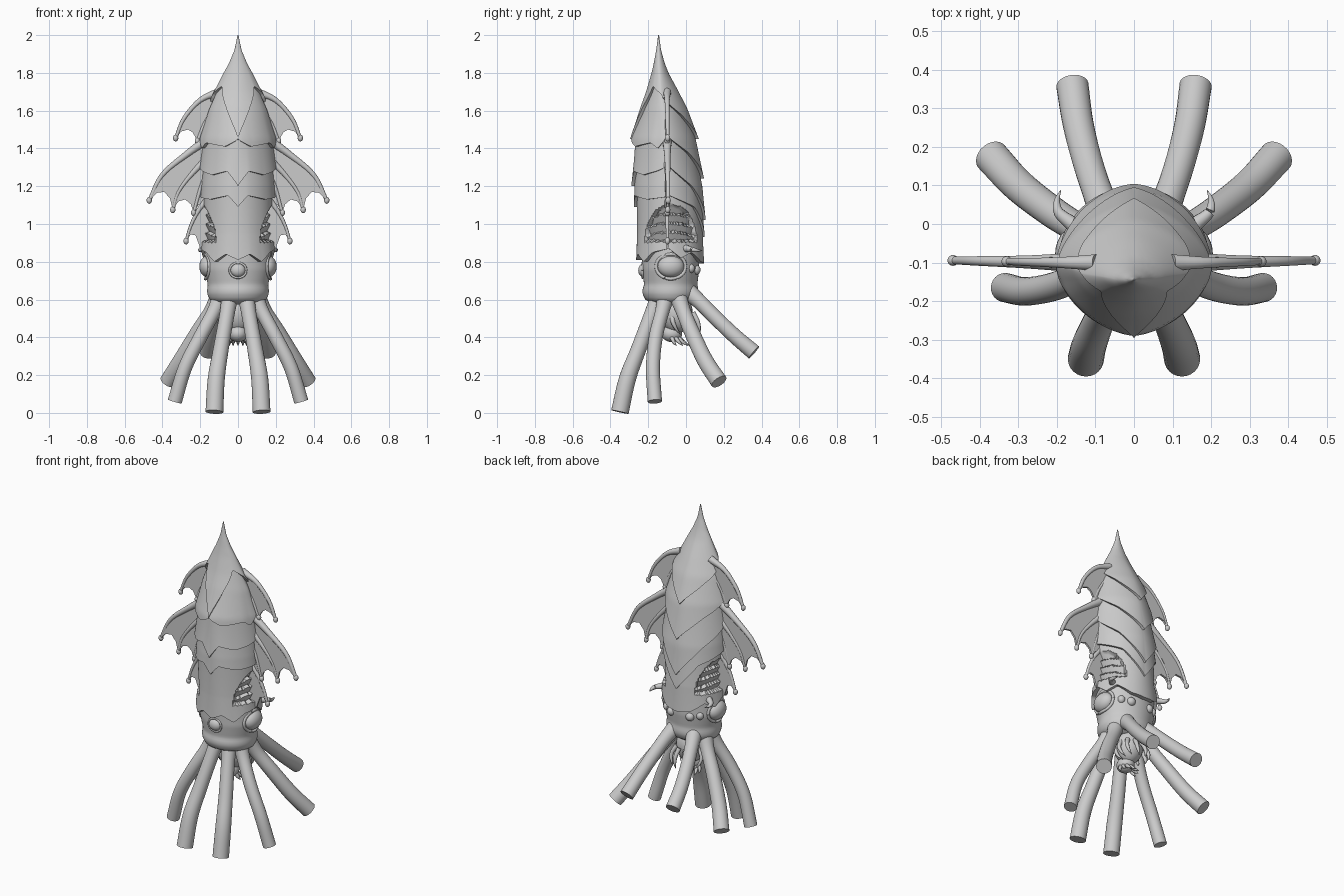
import bpy, bmesh, math
from mathutils import Vector
from math import sin, cos, pi, radians

if "Cube" in bpy.data.objects:
    bpy.data.objects.remove(bpy.data.objects["Cube"])

GREY = bpy.data.materials.new("plain grey")
GREY.diffuse_color = (0.6, 0.6, 0.6, 1)
GREY.use_nodes = True
GREY.node_tree.nodes["Principled BSDF"].inputs["Base Color"].default_value = GREY.diffuse_color


def finish(bm, name, angle=45):
    bmesh.ops.recalc_face_normals(bm, faces=bm.faces)
    me = bpy.data.meshes.new(name)
    bm.to_mesh(me)
    bm.free()
    ob = bpy.data.objects.new(name, me)
    bpy.context.collection.objects.link(ob)
    me.materials.append(GREY)
    bpy.ops.object.select_all(action='DESELECT')
    ob.select_set(True)
    bpy.context.view_layer.objects.active = ob
    bpy.ops.object.shade_smooth_by_angle(angle=radians(angle))
    return ob


def lerp_table(t, x):
    if x <= t[0][0]:
        return t[0][1:]
    for a, b in zip(t, t[1:]):
        if x <= b[0]:
            f = (x - a[0]) / (b[0] - a[0])
            return [p + (q - p) * f for p, q in zip(a[1:], b[1:])]
    return t[-1][1:]


def bridge(bm, rows, cap_start=False, cap_end=False):
    n = len(rows[0])
    for a, b in zip(rows, rows[1:]):
        for i in range(n):
            bm.faces.new((a[i], a[(i + 1) % n], b[(i + 1) % n], b[i]))
    if cap_start:
        bm.faces.new(rows[0])
    if cap_end:
        bm.faces.new(rows[-1])


# Mantle profile: z, half width, front y, back y, widest y, roundness
BODY = [(0.78, .178, -.245, .078, -.09, 2.0), (0.95, .175, -.25, .08, -.09, 1.9),
        (1.2, .18, -.262, .07, -.1, 1.75), (1.45, .17, -.258, .03, -.11, 1.6),
        (1.6, .135, -.215, -.02, -.12, 1.6), (1.7, .10, -.19, -.06, -.13, 1.6),
        (1.8, .062, -.17, -.105, -.138, 1.7), (1.85, .04, -.163, -.12, -.143, 1.9),
        (1.92, .016, -.155, -.135, -.145, 2), (2.0, .002, -.147, -.143, -.145, 2)]


def section(z, a, off, table=BODY):
    """Point on the profile; a is the angle measured from the front."""
    w, yf, yb, yc, p = lerp_table(table, z)
    off *= min(1, w / .13)
    s, c = sin(a), cos(a)
    depth = (yc - yf if c > 0 else yb - yc) + off
    sx = math.copysign(abs(s) ** (2 / p), s)
    sy = math.copysign(abs(c) ** (2 / p), c)
    return Vector(((w + off) * sx, yc - depth * sy, z))


def gill(p):
    """Inward offset of the arched gill window with its slats."""
    y, z = (p.y + .08) / .135, (p.z - .91) / .19
    if z < 0 or abs(y) > 1 or z > math.sqrt(1 - y * y) or p.z < .9:
        return 0
    return -.035 + .026 * (((z + .12 * y * y) * 4) % 1)


def plate(name, top, hem, base, flare, gills=False):
    """Overlapping mantle plate whose lower edge follows the hem table."""
    n, m = 128, 56 if gills else 24
    bm = bmesh.new()
    rows = []
    for j in range(m + 2):
        v = min(j / m, 1)
        row = []
        for i in range(n):
            a = 2 * pi * i / n
            deg = math.degrees(a if a <= pi else 2 * pi - a)
            z = top + (lerp_table(hem, deg)[0] - top) * v
            off = base + flare * v ** 2 - (.03 if j > m else 0)
            p = section(z, a, off)
            if gills:
                p = section(z, a, off + gill(p))
            row.append(bm.verts.new(p))
        rows.append(row)
    bridge(bm, rows, cap_start=True)
    return finish(bm, name, 40)


plate("crown_plate", 2.0, [(0, 1.45), (28, 1.62), (52, 1.73), (90, 1.68), (135, 1.58), (180, 1.45)], .024, .014)
plate("shoulder_plate", 1.82, [(0, 1.45), (25, 1.41), (60, 1.43), (72, 1.40), (95, 1.47), (135, 1.38), (180, 1.24)], .014, .018)
plate("middle_plate", 1.6, [(0, 1.2), (20, 1.28), (45, 1.26), (70, 1.28), (95, 1.31), (135, 1.2), (180, 1.02)], .007, .020)
plate("waist_plate", 1.45, [(0, 1.09), (18, 1.15), (50, 1.13), (80, 1.14), (95, 1.15), (140, 1.09), (180, .93)], .003, .016)
plate("gill_plate", 1.3, [(0, .81), (20, .84), (40, .80), (60, .85), (90, .87), (110, .82), (130, .85), (155, .8), (180, .79)], 0, .018, True)

# Head with a rolled collar at the bottom
HEAD = [(.575, .11, -.17, .01, -.08, 2), (.6, .15, -.215, .05, -.08, 2),
        (.63, .163, -.23, .065, -.08, 2), (.655, .163, -.23, .065, -.08, 2),
        (.68, .160, -.222, .06, -.08, 2), (.76, .178, -.232, .07, -.08, 2),
        (.9, .172, -.235, .07, -.08, 2)]
bm = bmesh.new()
rows = [[bm.verts.new(section(.575 + .325 * j / 26, 2 * pi * i / 64, 0, HEAD)) for i in range(64)]
        for j in range(27)]
bridge(bm, rows, True, True)
finish(bm, "head", 60)


def ball(name, loc, size):
    bm = bmesh.new()
    bmesh.ops.create_uvsphere(bm, u_segments=24, v_segments=14, radius=1)
    for v in bm.verts:
        v.co = Vector(loc) + Vector([c * s for c, s in zip(v.co, size)])
    return finish(bm, name, 80)


def smooth_path(pts, steps=6):
    """Catmull-Rom resampling of (x, y, z, radius) points."""
    pts = [Vector(p) for p in pts]
    ext = [2 * pts[0] - pts[1]] + pts + [2 * pts[-1] - pts[-2]]
    out = []
    for a, b, c, d in zip(ext, ext[1:], ext[2:], ext[3:]):
        for k in range(steps):
            t = k / steps
            out.append(.5 * (2 * b + (c - a) * t + (2 * a - 5 * b + 4 * c - d) * t * t
                             + (3 * b - a - 3 * c + d) * t ** 3))
    return out + [pts[-1]]


def tube(name, pts, n=16):
    path = smooth_path(pts)
    bm = bmesh.new()
    rows = []
    for k, q in enumerate(path):
        d = (path[min(k + 1, len(path) - 1)] - path[max(k - 1, 0)]).to_3d().normalized()
        u = d.cross(Vector((0, 1, 0) if abs(d.y) < .9 else (1, 0, 0))).normalized()
        w = d.cross(u)
        rows.append([bm.verts.new(q.to_3d() + max(q.w, .001) * (u * cos(2 * pi * i / n) + w * sin(2 * pi * i / n)))
                     for i in range(n)])
    bridge(bm, rows, True, True)
    return finish(bm, name, 50)


def mirrored(pts, s):
    return [(p[0] * s, *p[1:]) for p in pts]


TENTACLES = {
    "front_tentacle": [(.04, -.13, .64, .05), (.055, -.175, .54, .04), (.09, -.25, .34, .041), (.115, -.31, .18, .045), (.125, -.35, .005, .047)],
    "front_side_tentacle": [(.08, -.1, .64, .05), (.125, -.125, .54, .038), (.20, -.16, .40, .037), (.28, -.175, .24, .037), (.335, -.165, .06, .038)],
    "back_side_tentacle": [(.09, -.05, .64, .05), (.14, -.015, .54, .04), (.21, .03, .43, .041), (.30, .10, .28, .043), (.37, .175, .165, .045)],
    "back_tentacle": [(.06, .0, .65, .05), (.09, .07, .59, .04), (.12, .16, .50, .039), (.145, .26, .405, .04), (.16, .36, .32, .042)],
}

# Fin ribs as x, z, radius from body to tip; fin skin outlines as x, z
RIBS = {
    "upper_fin_rib": [(.10, 1.70, .022), (.2, 1.655, .014), (.285, 1.56, .011), (.33, 1.455, .009)],
    "upper_inner_rib": [(.1, 1.62, .02), (.17, 1.54, .012), (.215, 1.44, .009)],
    "main_fin_rib": [(.13, 1.47, .028), (.27, 1.37, .018), (.40, 1.26, .013), (.47, 1.125, .01)],
    "middle_fin_rib": [(.13, 1.38, .024), (.24, 1.27, .014), (.315, 1.17, .01), (.345, 1.075, .009)],
    "inner_fin_rib": [(.13, 1.30, .02), (.19, 1.21, .012), (.235, 1.06, .008)],
    "lower_fin_rib": [(.15, 1.15, .018), (.21, 1.07, .012), (.25, .99, .009), (.275, .91, .008)],
}
SKINS = {
    "upper_fin": [(.08, 1.71), (.2, 1.655), (.285, 1.56), (.33, 1.455), (.3, 1.49), (.265, 1.5), (.24, 1.485), (.215, 1.44), (.19, 1.43), (.08, 1.42)],
    "main_fin": [(.08, 1.49), (.2, 1.42), (.3, 1.345), (.40, 1.26), (.445, 1.19), (.47, 1.125), (.43, 1.165), (.39, 1.17), (.36, 1.135), (.345, 1.075),
                 (.315, 1.12), (.28, 1.13), (.25, 1.105), (.235, 1.06), (.21, 1.1), (.18, 1.1), (.08, 1.1)],
    "lower_fin": [(.1, 1.15), (.16, 1.14), (.21, 1.07), (.25, .99), (.275, .91), (.25, .945), (.225, .94), (.21, .9), (.2, .87), (.1, .87)],
}
FIN_Y = -.1

for side, s in (("right", 1), ("left", -1)):
    for name, pts in TENTACLES.items():
        tube(f"{name}_{side}", mirrored(pts, s), 24)
    for name, pts in RIBS.items():
        tube(f"{name}_{side}", [(x * s, FIN_Y + .02 * max(x - .2, 0), z, r) for x, z, r in pts], 10)
        x, z, r = pts[-1]
        ball(f"{name}_tip_{side}", (x * s, FIN_Y + .02 * (x - .2), z), (.014, .014, .018))
    # thin skin stretched between the ribs
    for name, pts in SKINS.items():
        bm = bmesh.new()
        f = bm.faces.new([bm.verts.new((x * s, FIN_Y - .004, z)) for x, z in pts])
        ext = bmesh.ops.extrude_face_region(bm, geom=[f])
        for v in ext["geom"]:
            if isinstance(v, bmesh.types.BMVert):
                v.co.y += .012
        bmesh.ops.triangulate(bm, faces=bm.faces[:])
        finish(bm, f"{name}_{side}", 30)
    # eyes and eye sockets
    ball(f"side_eye_{side}", (.158 * s, -.08, .775), (.047, .07, .058))
    tube(f"side_eye_lid_{side}", [((.172 - .02 * abs(cos(t))) * s, -.08 + .078 * cos(t), .775 + .065 * sin(t), .009)
                                  for t in (k * pi / 6 for k in range(13))], 8)
    ball(f"rear_eye_{side}", (.065 * s, .053, .757), (.026, .024, .026))
    ball(f"rear_outer_eye_{side}", (.115 * s, .025, .765), (.022, .022, .024))
    # small curved horn on the rear hem
    tube(f"rear_horn_{side}", [(.16 * s, -.0, .87, .02), (.195 * s, .03, .865, .014), (.2 * s, .06, .86, .008), (.19 * s, .088, .86, .001)], 10)

ball("front_eye", (0, -.225, .755), (.04, .028, .036))
tube("front_eye_lid", [(.044 * cos(t), -.23, .755 + .04 * sin(t), .006) for t in (k * pi / 6 for k in range(13))], 8)

# Mouth bulb and two rings of curved fangs under the head
ball("mouth", (0, -.05, .53), (.085, .085, .11))
ball("lower_jaw", (0, -.075, .42), (.05, .055, .045))
for k in range(10):
    a = 2 * pi * k / 10
    c, d = cos(a), sin(a)
    tube(f"outer_fang_{k}", [(.07 * c, -.03 + .07 * d, .53, .014), (.095 * c, -.02 + .085 * d, .485, .012),
                             (.09 * c, -.005 + .08 * d, .445, .008), (.07 * c, .01 + .065 * d, .415, .001)], 8)
for k in range(7):
    a = pi * k / 6
    c, d = cos(a), sin(a)
    tube(f"jaw_fang_{k}", [(.035 * c, -.075 + .035 * d, .40, .012), (.05 * c, -.065 + .055 * d, .375, .009),
                           (.052 * c, -.05 + .07 * d, .355, .001)], 8)
